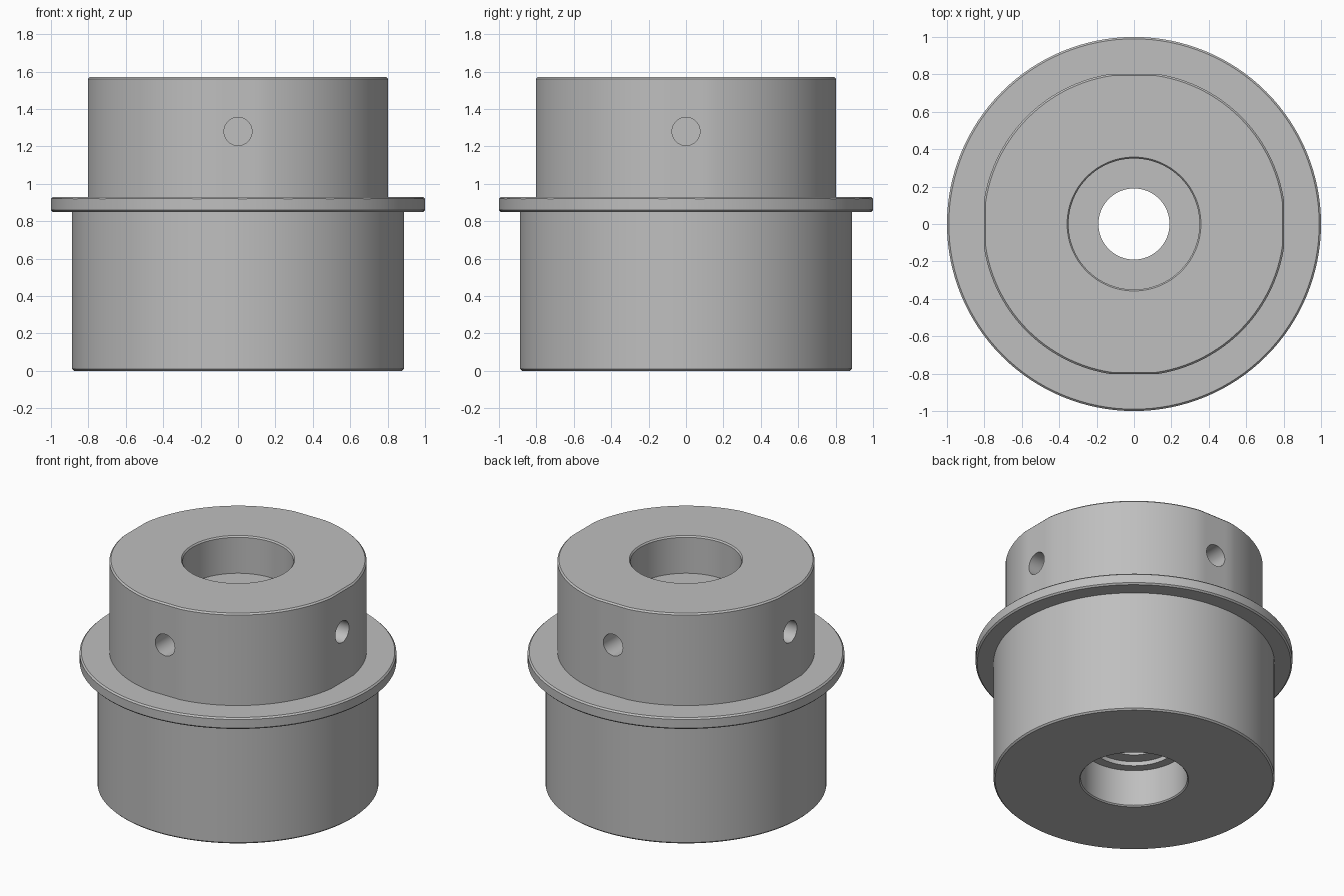
import bpy, bmesh, math
from mathutils import Matrix, Vector

cube = bpy.data.objects.get("Cube")
if cube:
    bpy.data.objects.remove(cube, do_unlink=True)

SEGMENTS = 128
FLAT = 0.803       # distance of the four flats from the axis
CHAMFER = 0.01

steel = bpy.data.materials.new("grey_steel")
steel.use_nodes = True
grey = (0.52, 0.52, 0.52, 1)
steel.diffuse_color = grey
steel.node_tree.nodes["Principled BSDF"].inputs["Base Color"].default_value = grey


def finish(bm, name):
    bmesh.ops.recalc_face_normals(bm, faces=bm.faces)
    mesh = bpy.data.meshes.new(name)
    bm.to_mesh(mesh)
    bm.free()
    mesh.materials.append(steel)
    obj = bpy.data.objects.new(name, mesh)
    bpy.context.collection.objects.link(obj)
    return obj


def lathe(profile):
    """Closed (radius, height) outline turned around z."""
    bm = bmesh.new()
    verts = [bm.verts.new((r, 0, z)) for r, z in profile]
    edges = [bm.edges.new((v, verts[(i + 1) % len(verts)])) for i, v in enumerate(verts)]
    bmesh.ops.spin(bm, geom=verts + edges, cent=(0, 0, 0), axis=(0, 0, 1),
                   angle=math.tau, steps=SEGMENTS, use_merge=True)
    bmesh.ops.remove_doubles(bm, verts=bm.verts, dist=1e-4)
    return bm


# Stepped body: barrel, flange, collar, then down through the counterbored hole
c = CHAMFER
outline = [
    (0.345, 0), (0.887 - c, 0), (0.887, c), (0.887, 0.85),
    (1 - c, 0.85), (1, 0.85 + c), (1, 0.93 - c), (1 - c, 0.93),
    (0.812, 0.93), (0.812, 1.57 - c), (0.812 - c, 1.57),
    (0.358, 1.57), (0.35, 1.56), (0.35, 1.31),
    (0.19, 1.31), (0.19, 0.29), (0.275, 0.29), (0.275, 0.26),
    (0.337, 0.26), (0.337, 0.008),
]
bm = lathe(outline)

# Four flats on the collar
for v in bm.verts:
    if v.co.z > 0.925 and 0.5 < v.co.xy.length < 0.9:
        limit = FLAT - (c if v.co.z > 1.565 else 0)
        v.co.x = max(-limit, min(limit, v.co.x))
        v.co.y = max(-limit, min(limit, v.co.y))
body = finish(bm, "flanged_body")

# Blind radial screw holes, one in each flat
bm = bmesh.new()
for i in range(4):
    turn = Matrix.Rotation(i * math.pi / 2, 4, "Z")
    place = Matrix.Translation(Vector((0.75, 0, 1.28))) @ Matrix.Rotation(math.pi / 2, 4, "Y")
    bmesh.ops.create_cone(bm, cap_ends=True, segments=40, radius1=0.075, radius2=0.075,
                          depth=0.5, matrix=turn @ place)
cutter = finish(bm, "screw_hole_cutter")
cutter.hide_render = True

cut = body.modifiers.new("screw_holes", "BOOLEAN")
cut.object = cutter
cut.operation = "DIFFERENCE"
cut.solver = "EXACT"

bpy.ops.object.select_all(action="DESELECT")
body.select_set(True)
bpy.context.view_layer.objects.active = body
bpy.ops.object.modifier_apply(modifier=cut.name)
bpy.data.objects.remove(cutter, do_unlink=True)
bpy.ops.object.shade_smooth_by_angle(angle=math.radians(25))
